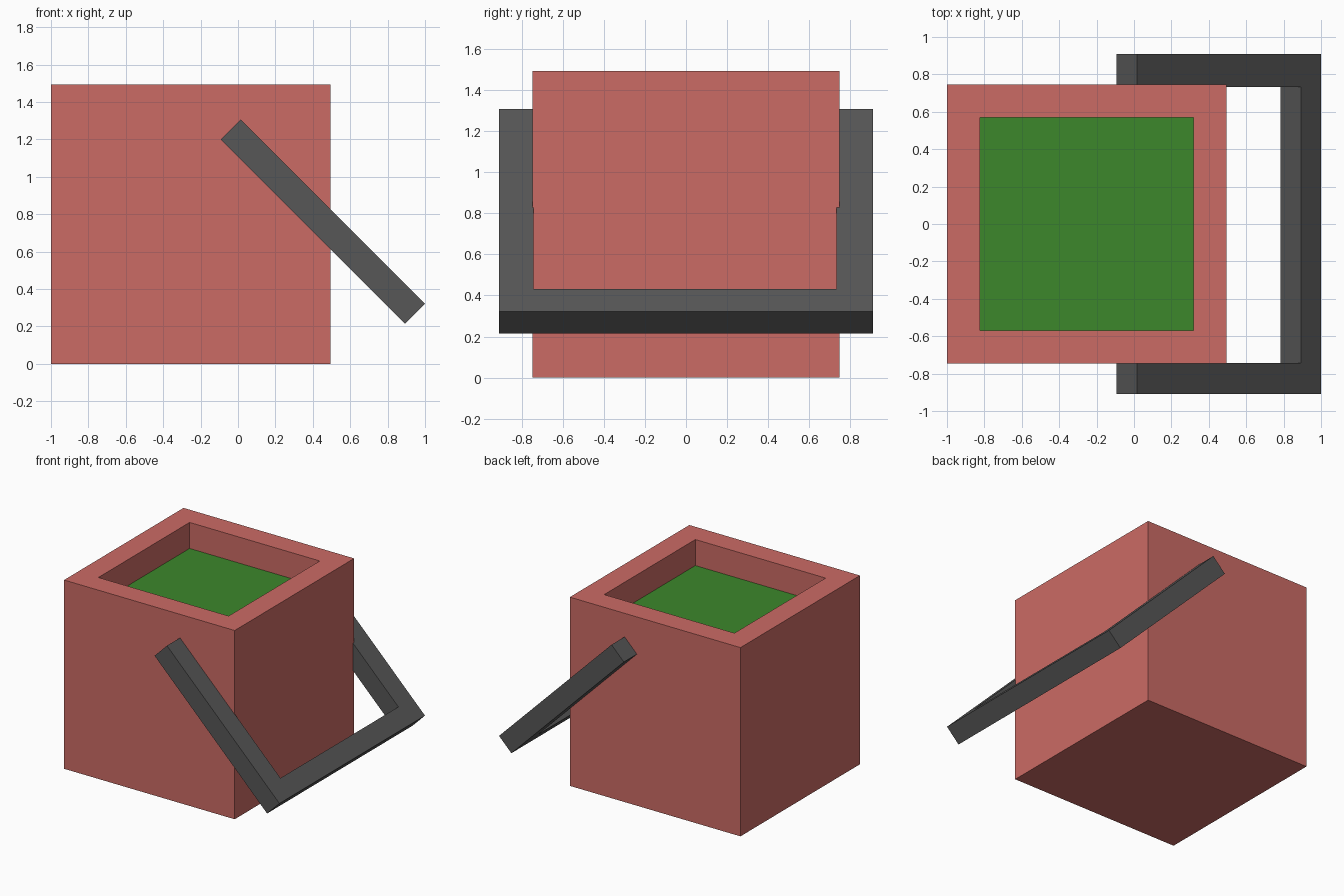
import bpy
import bmesh
import math

cube = bpy.data.objects.get("Cube")
if cube:
    bpy.data.objects.remove(cube, do_unlink=True)


def material(name, color):
    mat = bpy.data.materials.new(name)
    mat.use_nodes = True
    mat.diffuse_color = (*color, 1)
    mat.node_tree.nodes["Principled BSDF"].inputs["Base Color"].default_value = (*color, 1)
    return mat


def add_object(name, bm, *mats):
    bmesh.ops.recalc_face_normals(bm, faces=bm.faces)
    mesh = bpy.data.meshes.new(name)
    bm.to_mesh(mesh)
    bm.free()
    for mat in mats:
        mesh.materials.append(mat)
    obj = bpy.data.objects.new(name, mesh)
    bpy.context.collection.objects.link(obj)
    return obj


red = material("soft red", (0.60, 0.147, 0.13))
green = material("leaf green", (0.045, 0.245, 0.024))
grey = material("dark grey", (0.095, 0.095, 0.095))

# Box body with a thick rim and a sunken green filling
SIZE, RIM, DEPTH = 1.494, 0.25, 0.206
bm = bmesh.new()
bmesh.ops.create_cube(bm, size=SIZE)
top = max(bm.faces, key=lambda f: f.calc_center_median().z)
bmesh.ops.inset_region(bm, faces=[top], thickness=RIM)
floor = bmesh.ops.extrude_discrete_faces(bm, faces=[top])["faces"][0]
bmesh.ops.translate(bm, verts=floor.verts, vec=(0, 0, -DEPTH))
floor.material_index = 1
body = add_object("bucket_body", bm, red, green)
body.location = (-1 + SIZE / 2, 0, SIZE / 2)

# Square U-shaped handle, extruded from its outline and swung down
LENGTH, BAR = 1.393, 0.153
OUTER, INNER_FRONT, INNER_BACK = 0.91, -0.743, 0.732
inner_end = LENGTH - BAR
outline = [(0, -OUTER), (LENGTH, -OUTER), (LENGTH, OUTER), (0, OUTER),
           (0, INNER_BACK), (inner_end, INNER_BACK),
           (inner_end, INNER_FRONT), (0, INNER_FRONT)]
bm = bmesh.new()
face = bm.faces.new([bm.verts.new((x, y, -BAR / 2)) for x, y in outline])
extruded = bmesh.ops.extrude_face_region(bm, geom=[face])["geom"]
bmesh.ops.translate(bm, vec=(0, 0, BAR),
                    verts=[v for v in extruded if isinstance(v, bmesh.types.BMVert)])
handle = add_object("carry_handle", bm, grey)
handle.location = (-0.039, 0, 1.2535)
handle.rotation_euler.y = math.radians(45)
